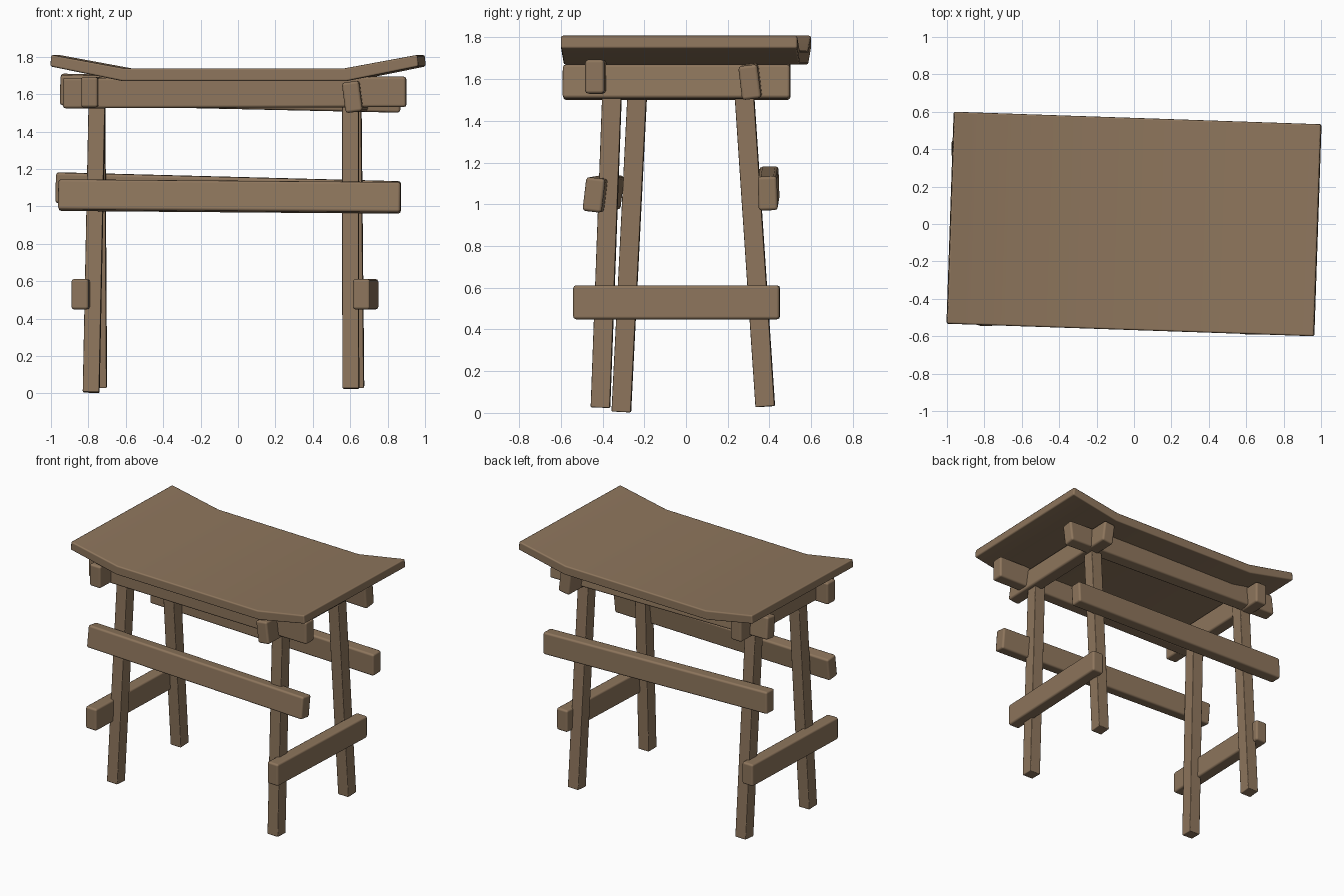
import bpy, bmesh
from math import radians
from mathutils import Vector, Matrix

cube = bpy.data.objects.get("Cube")
if cube:
    bpy.data.objects.remove(cube, do_unlink=True)

# One brown wood for the whole stool
wood = bpy.data.materials.new("brown wood")
wood.use_nodes = True
color = (0.27, 0.18, 0.108, 1)
wood.diffuse_color = color
wood.node_tree.nodes["Principled BSDF"].inputs["Base Color"].default_value = color


def add_object(name, bm, bevel):
    """Turn a bmesh into a wooden object with softened edges."""
    bmesh.ops.recalc_face_normals(bm, faces=bm.faces)
    for face in bm.faces:
        face.smooth = True
    mesh = bpy.data.meshes.new(name)
    bm.to_mesh(mesh)
    bm.free()
    mesh.materials.append(wood)
    obj = bpy.data.objects.new(name, mesh)
    bpy.context.collection.objects.link(obj)
    mod = obj.modifiers.new("soft edges", "BEVEL")
    mod.width = bevel
    mod.segments = 2
    mod.angle_limit = radians(30)
    mod.harden_normals = True
    return obj


def beam(name, start, end, width, height, up, bevel):
    """A squared timber from start to end, its height along up."""
    start, end, up = Vector(start), Vector(end), Vector(up)
    along = (end - start).normalized()
    up = (up - along * up.dot(along)).normalized()
    side = up.cross(along)
    frame = Matrix((along, side, up)).transposed().to_4x4()
    size = Matrix.Diagonal(((end - start).length, width, height, 1))
    bm = bmesh.new()
    bmesh.ops.create_cube(bm, size=1)
    bm.transform(Matrix.Translation((start + end) / 2) @ frame @ size)
    return add_object(name, bm, bevel)


# Seat: flat board with upturned ends, extruded along its depth
profile = [(-0.98, 1.81), (-0.59, 1.738), (0.59, 1.738), (0.98, 1.81),
           (0.985, 1.748), (0.6, 1.67), (-0.6, 1.67), (-0.985, 1.748)]
bm = bmesh.new()
outline = bm.faces.new([bm.verts.new((x, -0.567, z)) for x, z in profile])
depth = bmesh.ops.extrude_face_region(bm, geom=[outline])
moved = [v for v in depth["geom"] if isinstance(v, bmesh.types.BMVert)]
bmesh.ops.translate(bm, verts=moved, vec=(0, 1.134, 0))
seat = add_object("seat", bm, 0.01)
seat.rotation_euler.z = radians(-1.95)

# Splayed legs: foot and top centres
legs = {
    "front_right_leg": ((-0.785, -0.31, 0.005), (-0.753, -0.23, 1.6)),
    "front_left_leg": ((0.603, -0.41, 0.025), (0.602, -0.352, 1.6)),
    "back_left_leg": ((0.63, 0.38, 0.03), (0.615, 0.275, 1.6)),
    "back_right_leg": ((-0.745, 0.38, 0.03), (-0.755, 0.275, 1.6)),
}
for name, (foot, top) in legs.items():
    beam(name, foot, top, 0.088, 0.092, (0.035, 1, 0), 0.006)

# Rails and stretchers: end centres and the direction of their height
rails = {
    "front_top_rail": ((-0.935, -0.375, 1.605), (0.9, -0.438, 1.612), (0, 0, 1)),
    "back_top_rail": ((-0.95, 0.355, 1.625), (0.87, 0.305, 1.585), (0, -0.12, 1)),
    "left_top_rail": ((0.61, -0.59, 1.585), (0.648, 0.5, 1.585), (-0.13, 0, 1)),
    "right_top_rail": ((-0.795, -0.545, 1.61), (-0.757, 0.5, 1.61), (0, 0, 1)),
    "front_stretcher": ((-0.96, -0.35, 1.06), (0.87, -0.442, 1.045), (0, 0.12, 1)),
    "back_stretcher": ((-0.975, 0.4, 1.1), (0.87, 0.392, 1.052), (0, -0.03, 1)),
    "left_lower_rail": ((0.66, -0.54, 0.53), (0.705, 0.45, 0.53), (0, 0, 1)),
    "right_lower_rail": ((-0.845, -0.52, 0.53), (-0.81, 0.44, 0.53), (0, 0, 1)),
}
for name, (start, end, up) in rails.items():
    beam(name, start, end, 0.092, 0.163, up, 0.015)
